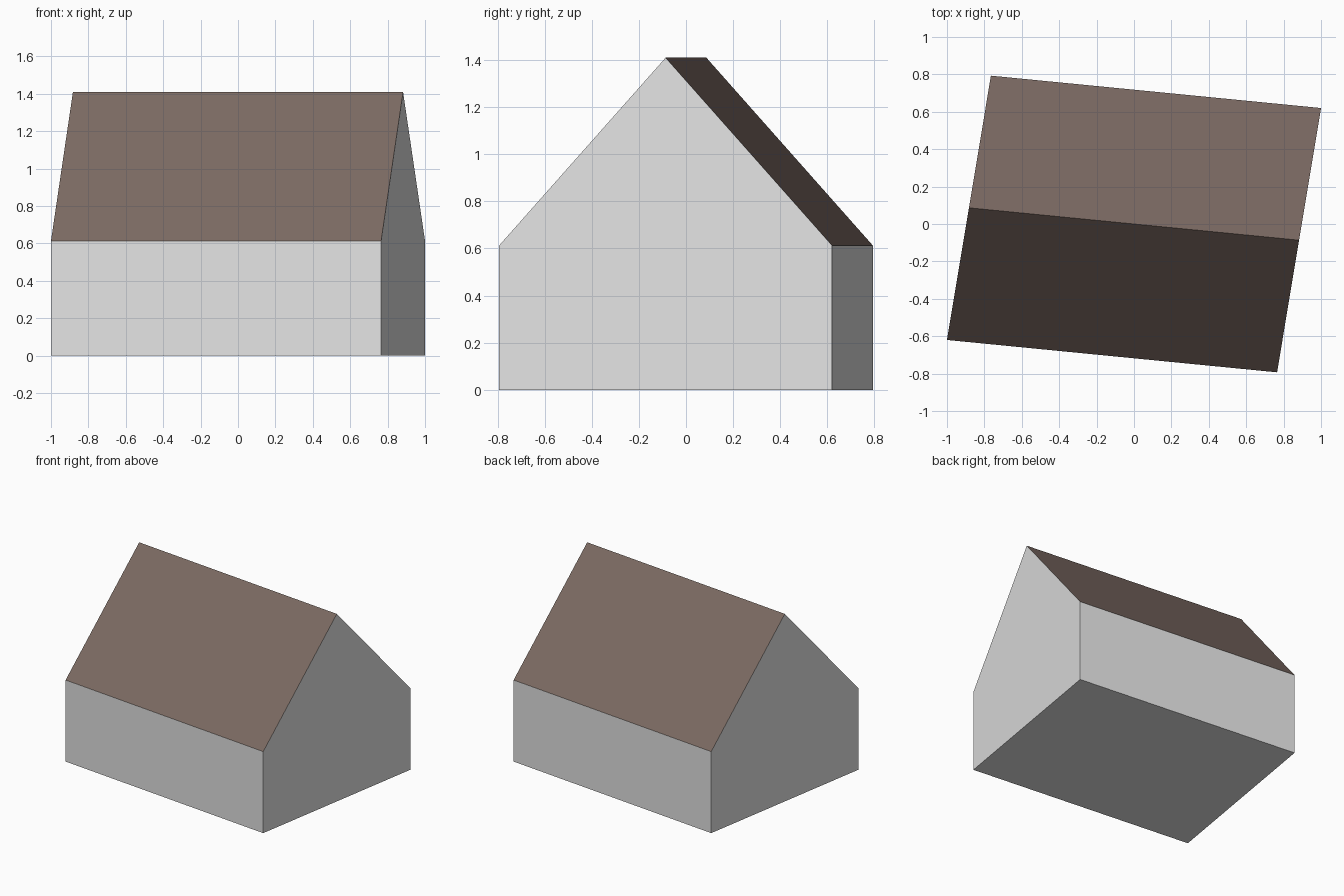
import bpy, bmesh
from mathutils import Vector

if "Cube" in bpy.data.objects:
    bpy.data.objects.remove(bpy.data.objects["Cube"])

EAVE, RIDGE = 0.613, 1.41


def material(name, rgb):
    m = bpy.data.materials.new(name)
    m.diffuse_color = (*rgb, 1.0)
    m.use_nodes = True
    m.node_tree.nodes["Principled BSDF"].inputs["Base Color"].default_value = m.diffuse_color
    return m


# Slightly skewed footprint, counter-clockwise from the front left corner
corners = [Vector(p) for p in ((-1.0, -0.62), (0.765, -0.793), (1.0, 0.62), (-0.765, 0.793))]
# Ridge ends sit over the middle of the gable walls
ridge_left = (corners[0] + corners[3]) / 2
ridge_right = (corners[1] + corners[2]) / 2

bm = bmesh.new()
base = [bm.verts.new((*c, 0)) for c in corners]
eave = [bm.verts.new((*c, EAVE)) for c in corners]
left = bm.verts.new((*ridge_left, RIDGE))
right = bm.verts.new((*ridge_right, RIDGE))

# Floor, long walls and gable walls
bm.faces.new(base[::-1])
bm.faces.new((base[0], base[1], eave[1], eave[0]))
bm.faces.new((base[2], base[3], eave[3], eave[2]))
bm.faces.new((base[1], base[2], eave[2], right, eave[1]))
bm.faces.new((base[3], base[0], eave[0], left, eave[3]))
# Roof slopes
bm.faces.new((eave[0], eave[1], right, left))
bm.faces.new((eave[2], eave[3], left, right))

# Upward facing faces get the roof colour
bm.normal_update()
for f in bm.faces:
    f.material_index = 1 if f.normal.z > 0.3 else 0

mesh = bpy.data.meshes.new("house")
bm.to_mesh(mesh)
bm.free()
mesh.materials.append(material("wall grey", (0.77, 0.77, 0.77)))
mesh.materials.append(material("roof brown", (0.202, 0.147, 0.125)))
bpy.context.collection.objects.link(bpy.data.objects.new("house", mesh))
